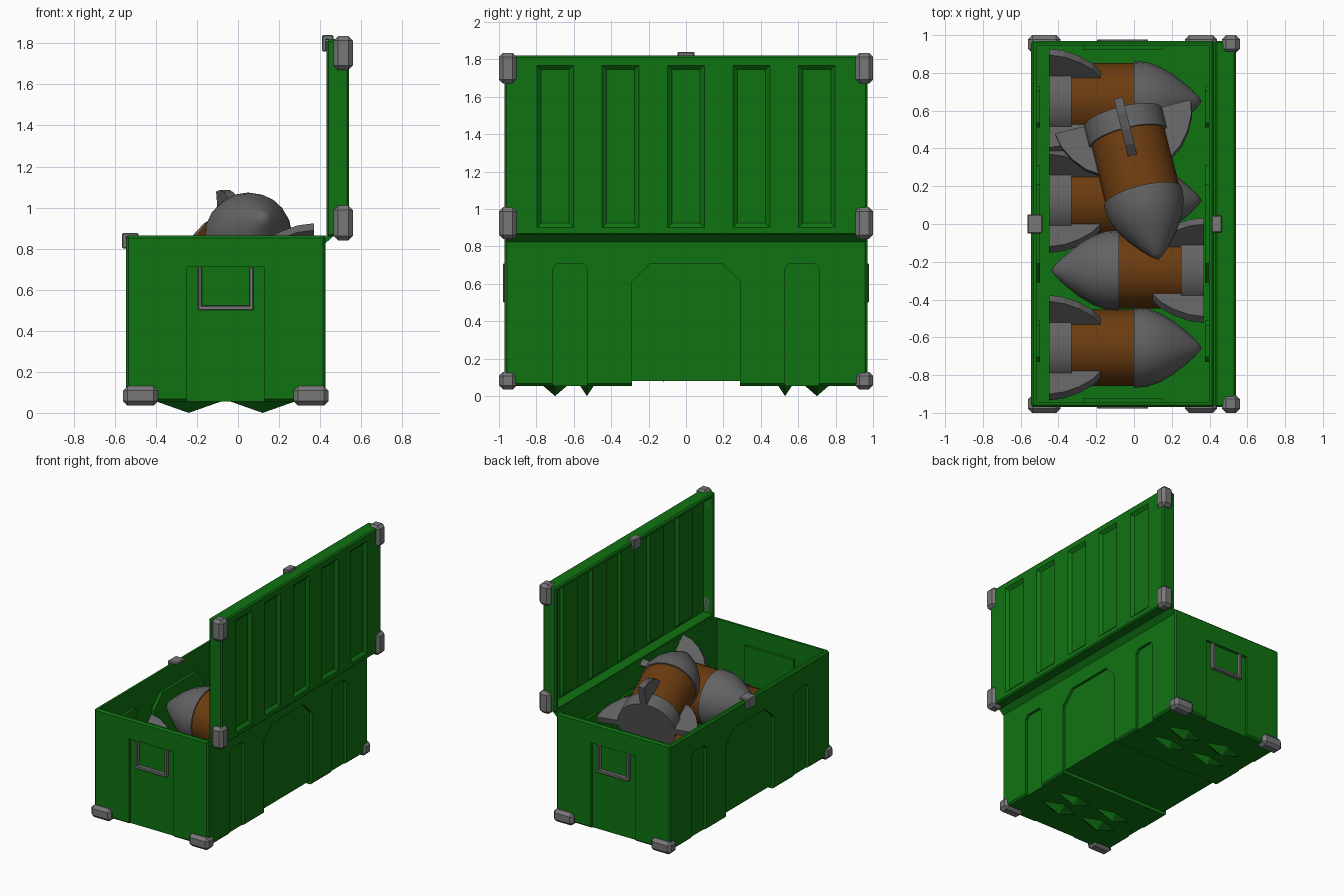
import bpy, bmesh
from math import radians, pi
from mathutils import Matrix, Vector

cube = bpy.data.objects.get("Cube")
if cube:
    bpy.data.objects.remove(cube, do_unlink=True)


def material(name, r, g, b):
    m = bpy.data.materials.new(name)
    m.use_nodes = True
    m.diffuse_color = (r, g, b, 1)
    m.node_tree.nodes["Principled BSDF"].inputs["Base Color"].default_value = (r, g, b, 1)
    return m


GREEN = material("crate green", 0.005, 0.17, 0.006)
STEEL = material("fitting grey", 0.19, 0.185, 0.19)
GREY = material("shell grey", 0.125, 0.125, 0.125)
BROWN = material("shell brown", 0.15, 0.045, 0.005)


def finish(name, bm, mat, smooth=False):
    bmesh.ops.recalc_face_normals(bm, faces=bm.faces)
    me = bpy.data.meshes.new(name)
    bm.to_mesh(me)
    bm.free()
    me.materials.append(mat)
    ob = bpy.data.objects.new(name, me)
    bpy.context.collection.objects.link(ob)
    if smooth:
        bpy.ops.object.select_all(action='DESELECT')
        bpy.context.view_layer.objects.active = ob
        ob.select_set(True)
        bpy.ops.object.shade_smooth_by_angle(angle=radians(35))
    return ob


def box(name, lo, hi, mat, bevel=0.0):
    """Axis-aligned block between two corners."""
    lo, hi = Vector(lo), Vector(hi)
    bm = bmesh.new()
    bmesh.ops.create_cube(bm, size=1)
    for v in bm.verts:
        v.co = [(lo[i] + hi[i]) / 2 + v.co[i] * (hi[i] - lo[i]) for i in range(3)]
    if bevel:
        bmesh.ops.bevel(bm, geom=bm.edges[:], offset=bevel, segments=1, affect='EDGES')
    return finish(name, bm, mat)


def prism(name, pts, axis, lo, hi, mat, grow=0.0):
    """Outline extruded along an axis; grow widens the far end for sloped sides."""
    mid = [sum(p[i] for p in pts) / len(pts) for i in (0, 1)]
    bm = bmesh.new()
    rings = []
    for level, g in ((lo, 0), (hi, grow)):
        ring = []
        for p in pts:
            co = [p[i] + (g if p[i] > mid[i] else -g) for i in (0, 1)]
            co.insert(axis, level)
            ring.append(bm.verts.new(co))
        rings.append(ring)
    a, b = rings
    bm.faces.new(a)
    bm.faces.new(b)
    for i in range(len(a)):
        j = (i + 1) % len(a)
        bm.faces.new((a[i], a[j], b[j], b[i]))
    return finish(name, bm, mat)


def cut(ob, cutters):
    bpy.context.view_layer.objects.active = ob
    for c in cutters:
        mod = ob.modifiers.new("cut", 'BOOLEAN')
        mod.operation, mod.solver, mod.object = 'DIFFERENCE', 'EXACT', c
        bpy.ops.object.modifier_apply(modifier=mod.name)


def rect(a0, a1, b0, b1):
    return [(a0, b0), (a1, b0), (a1, b1), (a0, b1)]


def arch(c, half, chamfer, base):
    """Panel outline with clipped upper corners."""
    top = 0.71
    return [(c - half, base), (c + half, base), (c + half, top - chamfer),
            (c + half - chamfer, top), (c - half + chamfer, top), (c - half, top - chamfer)]


# Crate body: hollow, with recessed wall panels that bulge inward
X0, X1, Y, Z0, Z1, WALL = -0.545, 0.425, 0.97, 0.055, 0.865, 0.028
crate = box("crate_body", (X0, -Y, Z0), (X1, Y, Z1), GREEN, 0.012)
cavity = box("crate_cavity", (X0 + WALL, -Y + WALL, 0.09), (X1 - WALL, Y - WALL, 1), GREEN)
cutters = [cavity, box("channel", (-1, -0.29, 0), (1, 0.29, 0.08), GREEN)]
side_panels = [(0, 0.29, 0.1), (-0.62, 0.09, 0.025), (0.62, 0.09, 0.025)]
D = 0.02
for c, half, ch in side_panels:
    for wall, s in ((X1, 1), (X0, -1)):
        cutters.append(prism("recess", arch(c, half, ch, 0), 0, wall - s * D, wall + s * 0.1, GREEN))
        prism("inner_side_panel", arch(c, half + 0.02, ch, 0.08), 0,
              wall - s * (WALL + D), wall - s * (WALL - 0.004), GREEN)
for s in (-1, 1):
    cutters.append(prism("recess", rect(-0.25, 0.13, 0, 0.71), 1, s * (Y - D), s * 1.1, GREEN))
    prism("inner_end_panel", rect(-0.27, 0.15, 0.08, 0.73), 1,
          s * (Y - WALL - D), s * (Y - WALL + 0.004), GREEN)
cut(crate, cutters)

# Pointed feet under the crate
for s in (-1, 1):
    for y, half in ((0.53, 0.04), (0.70, 0.07)):
        for x in (-0.24, 0.12):
            bm = bmesh.new()
            bmesh.ops.create_cone(bm, segments=4, radius1=1, radius2=0, depth=1, cap_ends=True)
            for v in bm.verts:
                v.co = (x + v.co.x * 0.17, s * y + v.co.y * half, 0.03 - v.co.z * 0.06)
            finish("foot", bm, GREEN)

# Open lid standing upright, with five sloped recesses and ribs inside
L0, L1, LZ0, LZ1 = 0.43, 0.54, 0.86, 1.82
lid = box("lid", (L0, -Y, LZ0), (L1, Y, LZ1), GREEN, 0.01)
lid_cavity = box("lid_cavity", (0, -Y + WALL, LZ0 + WALL), (L1 - WALL, Y - WALL, LZ1 - WALL), GREEN)
lid_cutters = [lid_cavity]
for i in range(-2, 3):
    c = i * 0.35
    lid_cutters.append(prism("lid_recess", rect(c - 0.075, c + 0.075, 0.925, 1.745), 0,
                             L1 - 0.02, L1 + 0.001, GREEN, 0.024))
    prism("lid_inner_panel", rect(c - 0.085, c + 0.085, 0.915, 1.755), 0,
          L1 - WALL - 0.02, L1 - WALL + 0.004, GREEN, 0.02)
cut(lid, lid_cutters)
prism("hinge_strip", [(0.42, 0.82), (0.465, 0.862), (0.42, 0.865)], 1, -Y + 0.01, Y - 0.01, GREEN)

# Metal corner guards
for s in (-1, 1):
    ys = sorted((s * 0.905, s * 1.0))
    for x0, x1 in ((-0.56, -0.39), (0.27, 0.44)):
        guard = box("crate_corner", (x0, ys[0], 0.035), (x1, ys[1], 0.13), STEEL, 0.022)
        cut(guard, [cavity])
    for z0, z1 in ((0.84, 1.01), (1.67, 1.835)):
        guard = box("lid_corner", (0.465, ys[0], z0), (0.56, ys[1], z1), STEEL, 0.022)
        cut(guard, [lid_cavity])

# Carrying handles in the end recesses
for s in (-1, 1):
    ys = sorted((s * 0.945, s * 0.978))
    for x in (-0.185, 0.065):
        box("handle_arm", (x - 0.01, ys[0], 0.50), (x + 0.01, ys[1], 0.71), STEEL, 0.004)
    box("handle_grip", (-0.195, ys[0], 0.50), (0.075, ys[1], 0.522), STEEL, 0.004)

# Latches
box("latch_plate", (-0.565, -0.05, 0.80), (-0.54, 0.05, 0.875), STEEL, 0.006)
box("latch_cap", (-0.565, -0.05, 0.855), (-0.485, 0.05, 0.877), STEEL, 0.006)
box("lid_latch_hook", (0.41, -0.045, 1.76), (0.432, 0.045, 1.84), STEEL, 0.005)
box("lid_latch_cap", (0.41, -0.045, 1.815), (0.465, 0.045, 1.84), STEEL, 0.005)

for c in set(cutters + lid_cutters):
    bpy.data.objects.remove(c, do_unlink=True)


def lathe(name, profile, mat, place):
    """Profile of (along, radius) turned about the local x axis."""
    bm = bmesh.new()
    vs = [bm.verts.new((x, 0, r)) for x, r in profile]
    es = [bm.edges.new(pair) for pair in zip(vs, vs[1:])]
    bmesh.ops.spin(bm, geom=vs + es, cent=(0, 0, 0), axis=(1, 0, 0), angle=2 * pi, steps=20)
    bmesh.ops.remove_doubles(bm, verts=bm.verts, dist=0.0005)
    finish(name, bm, mat, True).matrix_world = place


def shell(place, fin_turn):
    lathe("shell_nose", [(0, 0), (0, 0.213), (0.07, 0.207), (0.14, 0.182), (0.21, 0.14),
                         (0.28, 0.085), (0.33, 0.038), (0.36, 0)], GREY, place)
    lathe("shell_body", [(-0.35, 0), (-0.35, 0.202), (0.01, 0.202), (0.01, 0)], BROWN, place)
    lathe("shell_tail", [(-0.45, 0), (-0.45, 0.215), (-0.33, 0.215), (-0.33, 0)], GREY, place)
    outline = [(-0.45, 0.1), (-0.45, 0.37), (-0.37, 0.355), (-0.29, 0.315),
               (-0.22, 0.26), (-0.17, 0.19), (-0.2, 0.1)]
    for k in range(4):
        fin = prism("shell_fin", outline, 1, -0.024, 0.024, GREY)
        fin.matrix_world = place @ Matrix.Rotation(fin_turn + k * pi / 2, 4, 'X')


# Stacked shells, the top one tilted nose-up across the pile
for y in (0.65, 0.125, -0.655):
    shell(Matrix.Translation((0, y, 0.355)), pi / 4)
shell(Matrix.Translation((-0.08, -0.245, 0.645)) @ Matrix.Rotation(pi, 4, 'Z'), pi / 4)
shell(Matrix.Translation((0.047, 0.144, 0.855)) @ Matrix.Rotation(radians(-76), 4, 'Z')
      @ Matrix.Rotation(radians(-17), 4, 'Y'), 0)
